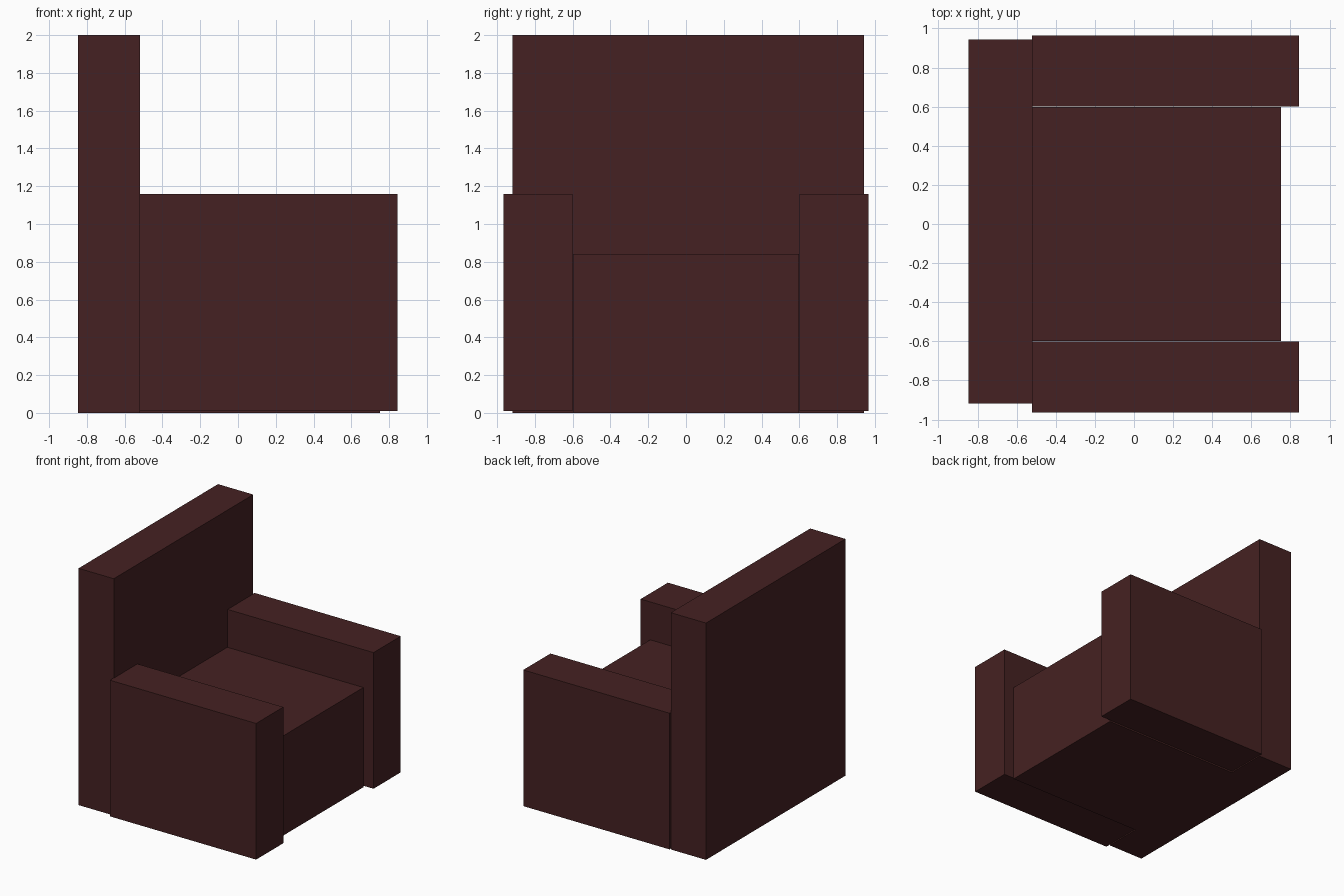
import bpy

default = bpy.data.objects.get("Cube")
if default:
    bpy.data.objects.remove(default, do_unlink=True)

# Dark maroon upholstery
maroon = bpy.data.materials.new("dark_maroon")
maroon.use_nodes = True
colour = (0.06, 0.0153, 0.016, 1)
maroon.diffuse_color = colour
maroon.node_tree.nodes["Principled BSDF"].inputs["Base Color"].default_value = colour


def block(name, low, high):
    """Add a box spanning two opposite corners."""
    centre = [(a + b) / 2 for a, b in zip(low, high)]
    bpy.ops.mesh.primitive_cube_add(size=1, location=centre)
    obj = bpy.context.object
    obj.name = name
    obj.scale = [b - a for a, b in zip(low, high)]
    bpy.ops.object.transform_apply(location=False, rotation=False, scale=True)
    obj.data.materials.append(maroon)
    return obj


# Tall backrest, slightly off centre
block("backrest", (-0.847, -0.918, 0), (-0.518, 0.943, 2))

# Seat block between the arms
block("seat", (-0.518, -0.598, 0), (0.753, 0.598, 0.842))

# Matching arms, raised a little off the floor
for name, side in (("left_arm", 1), ("right_arm", -1)):
    inner, outer = sorted((side * 0.602, side * 0.965))
    block(name, (-0.522, inner, 0.01), (0.845, outer, 1.16))
